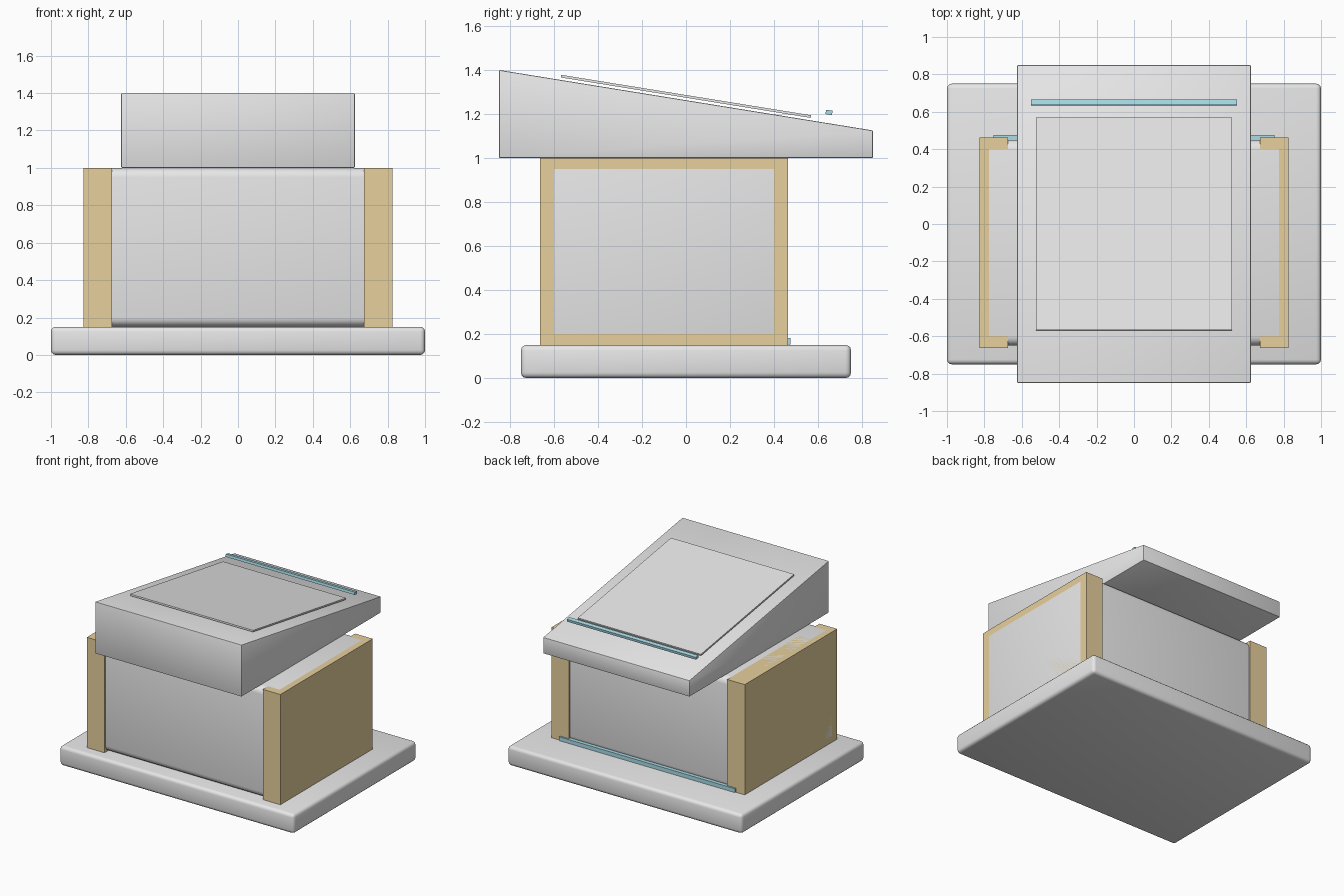
import bpy
import bmesh
import math

if "Cube" in bpy.data.objects:
    bpy.data.objects.remove(bpy.data.objects["Cube"])

SLOPE = math.atan2(0.275, 1.7)  # fall of the wedge top from front to back


def material(name, rgb):
    m = bpy.data.materials.new(name)
    m.diffuse_color = (*rgb, 1.0)
    m.use_nodes = True
    m.node_tree.nodes["Principled BSDF"].inputs["Base Color"].default_value = m.diffuse_color
    return m


GREY = material("light grey", (0.8, 0.8, 0.8))
WOOD = material("pale wood", (0.89, 0.70, 0.37))
CYAN = material("pale cyan", (0.45, 0.81, 0.90))


def finish(obj, mat, bevel=0.0, segments=3):
    obj.data.materials.append(mat)
    if bevel:
        mod = obj.modifiers.new("Bevel", 'BEVEL')
        mod.width = bevel
        mod.segments = segments
        bpy.ops.object.select_all(action='DESELECT')
        obj.select_set(True)
        bpy.context.view_layer.objects.active = obj
        bpy.ops.object.modifier_apply(modifier=mod.name)
        bpy.ops.object.shade_smooth_by_angle(angle=math.radians(35))
    return obj


def box(name, size, centre, mat, bevel=0.0, segments=3, tilt=0.0):
    mesh = bpy.data.meshes.new(name)
    bm = bmesh.new()
    bmesh.ops.create_cube(bm, size=1.0)
    bmesh.ops.scale(bm, vec=size, verts=bm.verts)
    bm.to_mesh(mesh)
    bm.free()
    obj = bpy.data.objects.new(name, mesh)
    bpy.context.collection.objects.link(obj)
    obj.location = centre
    obj.rotation_euler.x = tilt
    return finish(obj, mat, bevel, segments)


def extruded_profile(name, profile, half_width, mat, bevel):
    # side profile (y, z) swept symmetrically along x
    mesh = bpy.data.meshes.new(name)
    bm = bmesh.new()
    face = bm.faces.new([bm.verts.new((-half_width, y, z)) for y, z in profile])
    swept = bmesh.ops.extrude_face_region(bm, geom=[face])
    moved = [v for v in swept["geom"] if isinstance(v, bmesh.types.BMVert)]
    bmesh.ops.translate(bm, vec=(2 * half_width, 0, 0), verts=moved)
    bmesh.ops.recalc_face_normals(bm, faces=bm.faces)
    bm.to_mesh(mesh)
    bm.free()
    obj = bpy.data.objects.new(name, mesh)
    bpy.context.collection.objects.link(obj)
    return finish(obj, mat, bevel, 2)


# Base slab and main body
box("base", (2.0, 1.5, 0.15), (0, 0, 0.075), GREY, 0.025)
box("body", (1.65, 1.1, 0.85), (0, -0.1, 0.575), GREY, 0.05, 4)

# Wooden side panels, flush with the body's outer faces
for side, label in ((-1, "left"), (1, "right")):
    box(label + "_side_panel", (0.15, 1.125, 0.85),
        (side * 0.75, -0.1, 0.575), WOOD)

# Sloping head
extruded_profile("head", [(-0.85, 1.0), (0.85, 1.0), (0.85, 1.125), (-0.85, 1.4)],
                 0.625, GREY, 0.006)

# Thin screen plate hovering over the slope
box("screen_plate", (1.05, 1.15, 0.012), (0, 0, 1.28), GREY, tilt=-SLOPE)

# Light strips: one above the head, one along the back of the base
box("upper_light_strip", (1.1, 0.03, 0.02), (0, 0.65, 1.207), CYAN, tilt=-SLOPE)
box("lower_light_strip", (1.5, 0.03, 0.03), (0, 0.46, 0.167), CYAN)
